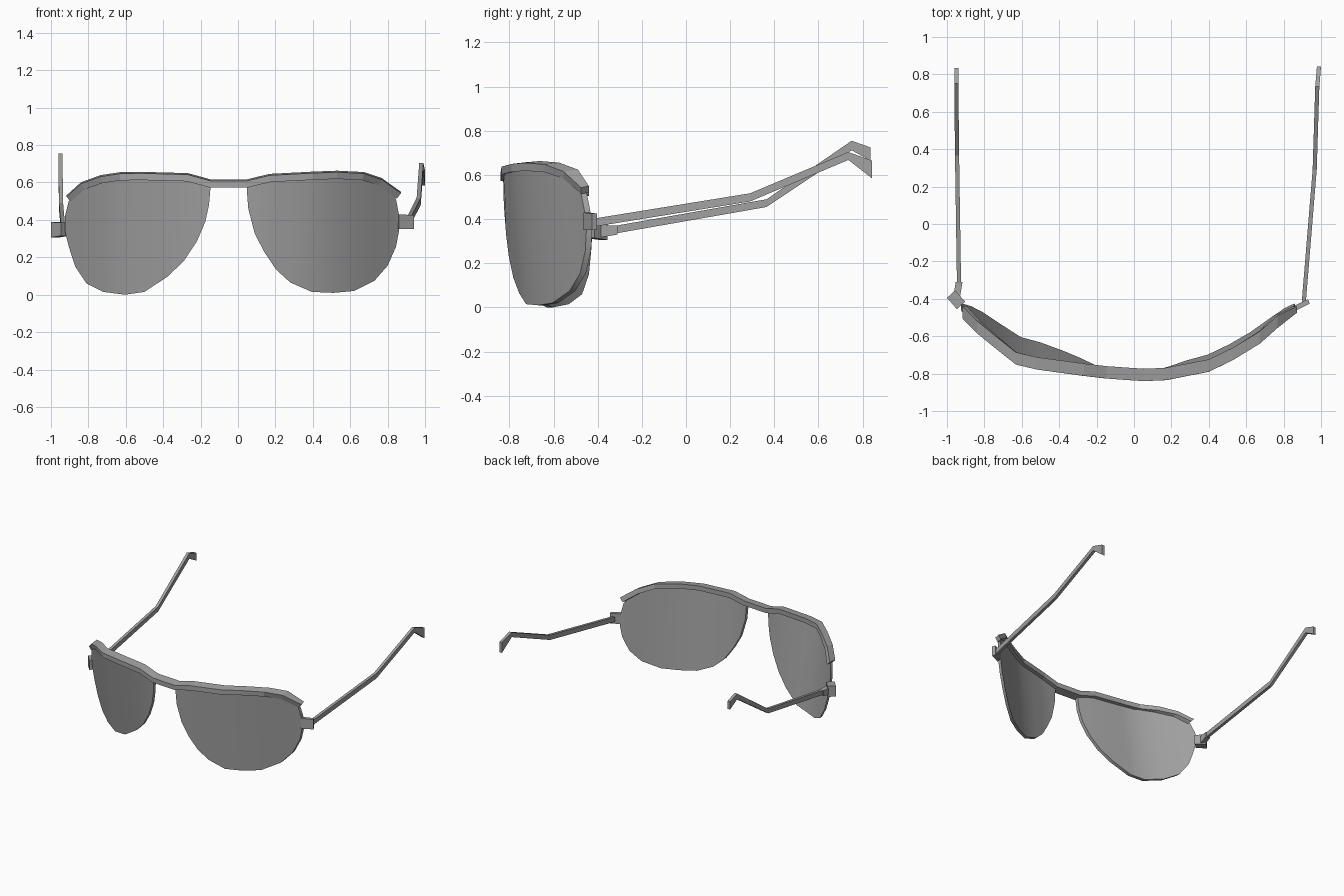
import bpy
import bmesh
from mathutils import Vector

if "Cube" in bpy.data.objects:
    bpy.data.objects.remove(bpy.data.objects["Cube"])

# One dark grey for everything
GREY = bpy.data.materials.new("dark_grey")
GREY.diffuse_color = (.36, .36, .36, 1)
GREY.use_nodes = True
GREY.node_tree.nodes["Principled BSDF"].inputs["Base Color"].default_value = GREY.diffuse_color


def loft(name, rings):
    """Closed solid through a row of four-cornered sections."""
    bm = bmesh.new()
    rows = [[bm.verts.new(p) for p in r] for r in rings]
    bm.faces.new(rows[0])
    bm.faces.new(rows[-1])
    for a, b in zip(rows, rows[1:]):
        for k in range(4):
            j = (k + 1) % 4
            bm.faces.new((a[k], a[j], b[j], b[k]))
    bmesh.ops.recalc_face_normals(bm, faces=bm.faces)
    me = bpy.data.meshes.new(name)
    bm.to_mesh(me)
    bm.free()
    me.materials.append(GREY)
    ob = bpy.data.objects.new(name, me)
    bpy.context.collection.objects.link(ob)
    return ob


# Brow path: x, middle height, front y
BROW = [(-.905, .51, -.505), (-.83, .578, -.585), (-.73, .614, -.67), (-.63, .629, -.752),
        (-.52, .631, -.778), (-.27, .624, -.812), (-.15, .591, -.826), (.05, .591, -.84),
        (.17, .62, -.835), (.40, .632, -.79), (.53, .637, -.727), (.67, .63, -.64),
        (.76, .60, -.555), (.86, .528, -.475)]


def on_brow(x):
    """Height and front y of the brow line at x."""
    for a, b in zip(BROW, BROW[1:]):
        if x <= b[0] or b is BROW[-1]:
            t = (x - a[0]) / (b[0] - a[0])
            return a[1] + t * (b[1] - a[1]), a[2] + t * (b[2] - a[2])


# Brow bar with bridge: section set square to the path in the front view
rings = []
for i, (x, z, y) in enumerate(BROW):
    a, b = BROW[max(i - 1, 0)], BROW[min(i + 1, len(BROW) - 1)]
    n = Vector((a[1] - b[1], 0, b[0] - a[0])).normalized() * .018
    mid, depth = Vector((x, y, z)), .035 if i == len(BROW) - 1 else .066
    back = Vector((0, depth, .008))
    rings.append((mid - n, mid + n, mid + n + back, mid - n + back))
loft("brow_bar", rings)


# Lenses: vertical strips following the brow curve, leaning back at the bottom
def lens(name, columns, lean):
    rings = []
    for x, bottom, *top in columns:
        h, y = on_brow(x)
        top = top[0] if top else h

        def pt(z, d):
            return (x, y + .012 + d + lean * max(0, .6 - z) ** 2, z)
        rings.append((pt(bottom, 0), pt(top, 0), pt(top, .026), pt(bottom, .026)))
    ob = loft(name, rings)
    bpy.ops.object.select_all(action='DESELECT')
    ob.select_set(True)
    bpy.context.view_layer.objects.active = ob
    bpy.ops.object.shade_smooth_by_angle(angle=.6)


lens("left_lens", [(-.925, .34, .42), (-.905, .257, .50), (-.87, .15), (-.81, .06),
                   (-.72, .015), (-.605, 0), (-.5, .015), (-.375, .098), (-.29, .18),
                   (-.22, .285), (-.175, .39), (-.155, .48), (-.148, .56)], .32)
lens("right_lens", [(.047, .56), (.055, .46), (.09, .325), (.14, .23), (.203, .135),
                    (.28, .065), (.395, .015), (.51, .01), (.62, .02), (.73, .075),
                    (.80, .155), (.845, .257, .51), (.862, .347, .42)], .16)


# Hinges and temples: sections upright, given as x, y, top, bottom
def bar(name, path, wide):
    wx, wy = wide
    loft(name, [((x - wx, y - wy, lo), (x + wx, y + wy, lo),
                 (x + wx, y + wy, hi), (x - wx, y - wy, hi)) for x, y, hi, lo in path])


bar("left_hinge", [(-.925, -.435, .385, .315), (-.978, -.375, .388, .306)], (.022, .02))
bar("left_hinge_tab", [(-.95, -.40, .375, .315), (-.935, -.31, .37, .33)], (.018, 0))
bar("right_hinge", [(.855, -.453, .43, .35), (.935, -.414, .425, .35)], (-.005, .012))
bar("left_temple", [(-.935, -.36, .363, .328), (-.946, .365, .49, .455),
                    (-.95, .75, .755, .712), (-.95, .835, .725, .665)], (.011, 0))
bar("right_temple", [(.908, -.415, .403, .366), (.966, .29, .517, .48),
                     (.98, .735, .704, .668), (.989, .842, .665, .585)], (.011, 0))
